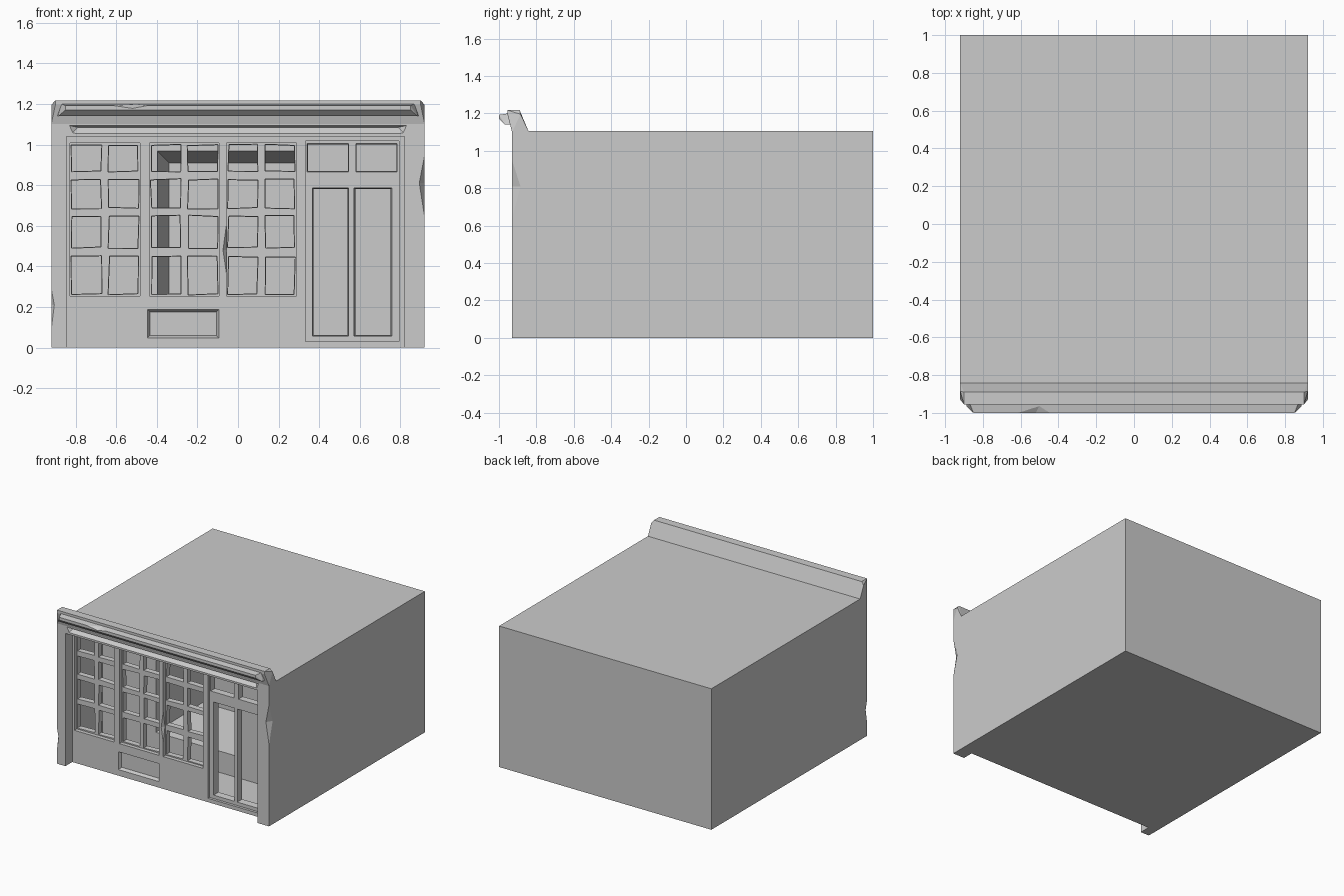
import bpy, bmesh, random
from mathutils import Vector

if "Cube" in bpy.data.objects:
    bpy.data.objects.remove(bpy.data.objects["Cube"])

random.seed(4)


def make(name, hulls):
    """One object made of convex solids, each given by its corner points."""
    bm = bmesh.new()
    for pts in hulls:
        part = bmesh.new()
        for p in pts:
            part.verts.new(p)
        bmesh.ops.convex_hull(part, input=part.verts[:])
        bmesh.ops.dissolve_limit(part, angle_limit=0.01, verts=part.verts[:], edges=part.edges[:])
        bmesh.ops.recalc_face_normals(part, faces=part.faces[:])
        tmp = bpy.data.meshes.new("tmp")
        part.to_mesh(tmp)
        part.free()
        bm.from_mesh(tmp)
        bpy.data.meshes.remove(tmp)
    me = bpy.data.meshes.new(name)
    bm.to_mesh(me)
    bm.free()
    ob = bpy.data.objects.new(name, me)
    bpy.context.collection.objects.link(ob)
    return ob


def block(x0, x1, y0, y1, z0, z1, taper=0.0, jitter=0.0):
    """Box whose rear end (y1) can shrink, with slightly wonky corners."""
    pts = []
    for x, sx in ((x0, 1), (x1, -1)):
        for z, sz in ((z0, 1), (z1, -1)):
            dx, dz = (random.uniform(-jitter, jitter) for _ in range(2))
            pts += [(x + dx, y0, z + dz), (x + dx + sx * taper, y1, z + dz + sz * taper)]
    return pts


def mitred(sections):
    """Moulding profile of (half width, y, z), symmetrical about x = 0."""
    return [(s * w, y, z) for w, y, z in sections for s in (-1, 1)]


def cut(target, hulls):
    cutter = make("cutter", hulls)
    cutter.hide_render = True
    mod = target.modifiers.new("cut", 'BOOLEAN')
    mod.operation = 'DIFFERENCE'
    mod.solver = 'EXACT'
    mod.object = cutter
    dg = bpy.context.evaluated_depsgraph_get()
    dg.update()
    me = bpy.data.meshes.new_from_object(target.evaluated_get(dg))
    target.modifiers.clear()
    target.data = me
    bpy.data.objects.remove(cutter)


FACE = -0.845   # plane of the shop front, set back between the pilasters

# Building mass with the recessed shop front
shop = make("shop_building", [block(-0.92, 0.92, -0.93, 1, 0, 1.105)])
cut(shop, [block(-0.845, 0.82, -1.1, FACE, -0.2, 1.04)])

# Hollow room and the tapered alcove behind it
cut(shop, [block(-0.86, 0.835, -0.775, -0.45, 0.035, 1.03)])
cut(shop, [block(-0.40, 0.34, -0.47, 0.05, 0.2, 0.97, taper=0.06)])

# Shallow surrounds of the windows and door, stall riser panel, fascia groove
groups = [(-0.82, -0.49), (-0.43, -0.10), (-0.05, 0.28)]
rows = [(0.26, 0.45), (0.49, 0.65), (0.685, 0.83), (0.865, 1.0)]
shallow = [block(a - 0.007, b + 0.007, -0.95, -0.815, 0.253, 1.008) for a, b in groups]
shallow.append(block(0.332, 0.792, -0.95, -0.825, 0.03, 1.017))
shallow.append(block(-0.45, -0.09, FACE - 0.01, -0.82, 0.043, 0.192, taper=0.016))
shallow.append(mitred([(0.83, -0.95, 1.097), (0.83, -0.93, 1.093), (0.79, -0.90, 1.085),
                       (0.80, -0.93, 1.055), (0.83, -0.95, 1.04)]))
cut(shop, shallow)

# Panes of the windows, fanlight and door
panes = []
for a, b in groups:
    m = (a + b) / 2
    for z0, z1 in rows:
        for x0, x1 in ((a, m - 0.017), (m + 0.017, b)):
            panes.append(block(x0, x1, -0.84, -0.74, z0, z1, taper=0.006, jitter=0.004))
for x0, x1 in ((0.34, 0.545), (0.58, 0.785)):
    panes.append(block(x0, x1, -0.84, -0.74, 0.865, 1.005, taper=0.006))
for x0, x1 in ((0.365, 0.547), (0.57, 0.76)):
    panes.append(block(x0, x1, -0.84, -0.74, 0.055, 0.788, taper=0.012))
cut(shop, panes)

# Chipped corners and window post
cut(shop, [
    [(0.92, -0.93, 0.95), (0.92, -0.93, 0.64), (0.893, -0.93, 0.81),
     (0.92, -0.885, 0.81), (0.96, -0.97, 0.81)],
    [(-0.92, -0.93, 0.29), (-0.92, -0.93, 0.09), (-0.905, -0.93, 0.21),
     (-0.92, -0.91, 0.21), (-0.95, -0.96, 0.21)],
    [(-0.055, FACE, 0.62), (-0.055, FACE, 0.35), (-0.074, FACE, 0.48),
     (-0.055, -0.82, 0.48), (-0.03, -0.87, 0.48)],
])

# Parapet along the front edge of the roof
make("parapet", [mitred([(0.92, -0.93, 1.1), (0.92, -0.84, 1.1), (0.92, -0.885, 1.195),
                         (0.90, -0.89, 1.218), (0.90, -0.955, 1.218), (0.90, -0.955, 1.195)])])

# Projecting cornice lip with a chip in its edge
lip = make("cornice_lip", [mitred([(0.85, -1.0, 1.17), (0.85, -1.0, 1.192), (0.87, -0.95, 1.2),
                                   (0.89, -0.94, 1.14), (0.885, -0.968, 1.14)])])
cut(lip, [[(-0.62, -1.0, 1.193), (-0.44, -1.0, 1.193), (-0.5, -0.962, 1.199),
           (-0.52, -1.0, 1.178), (-0.52, -1.03, 1.23)]])
